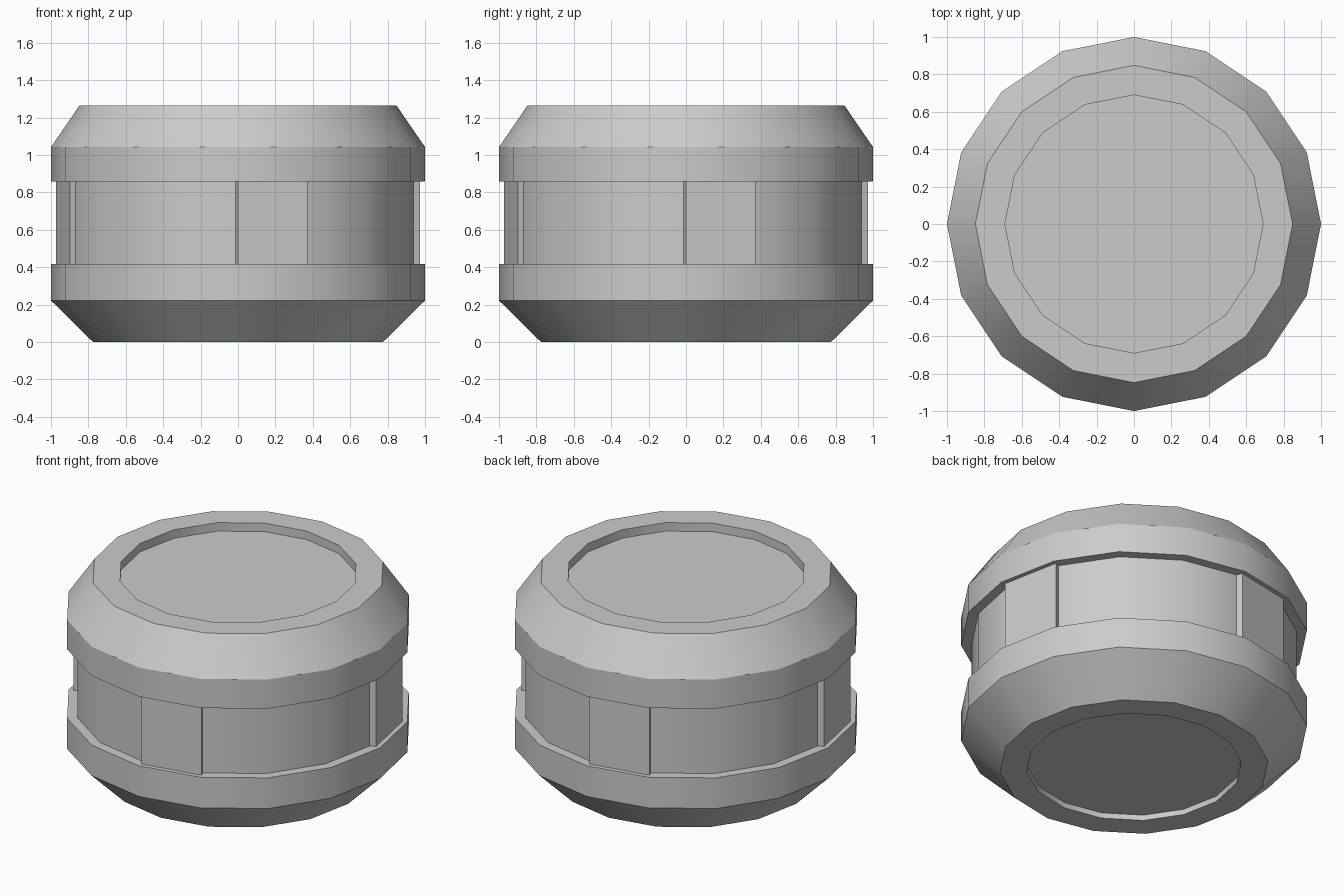
import bpy
import bmesh
from math import cos, sin, pi, radians

SIDES = 16

cube = bpy.data.objects.get("Cube")
if cube:
    bpy.data.objects.remove(cube, do_unlink=True)

grey = bpy.data.materials.new("plain grey")
grey.use_nodes = True
COLOUR = (0.6, 0.6, 0.6, 1)
grey.diffuse_color = COLOUR
grey.node_tree.nodes["Principled BSDF"].inputs["Base Color"].default_value = COLOUR


def finish(bm, name):
    bmesh.ops.recalc_face_normals(bm, faces=bm.faces)
    mesh = bpy.data.meshes.new(name)
    bm.to_mesh(mesh)
    bm.free()
    mesh.materials.append(grey)
    obj = bpy.data.objects.new(name, mesh)
    bpy.context.collection.objects.link(obj)
    bpy.ops.object.select_all(action="DESELECT")
    obj.select_set(True)
    bpy.context.view_layer.objects.active = obj
    bpy.ops.object.shade_smooth_by_angle(angle=radians(30))
    return obj


def lathe(name, profile):
    """Turn (radius, height) points about z and cap both ends."""
    bm = bmesh.new()
    rings = [[bm.verts.new((r * cos(2 * pi * i / SIDES), r * sin(2 * pi * i / SIDES), z))
              for i in range(SIDES)] for r, z in profile]
    for low, high in zip(rings, rings[1:]):
        for i in range(SIDES):
            j = (i + 1) % SIDES
            bm.faces.new((low[i], low[j], high[j], high[i]))
    bm.faces.new(rings[0])
    bm.faces.new(rings[-1])
    return finish(bm, name)


# Body: recessed base, lower rim, grooved waist, upper rim, recessed top
lathe("body", [
    (0.62, 0.035), (0.62, 0), (0.775, 0),
    (1, 0.222), (1, 0.417), (0.94, 0.417),
    (0.94, 0.857), (1, 0.857), (1, 1.042),
    (0.848, 1.264), (0.69, 1.264), (0.69, 1.21),
])

# Four raised waist panels, each one facet wide
step = 2 * pi / SIDES
outline = [(0.9, -0.03), (0.972, 0),
           (0.972 * cos(step), 0.972 * sin(step)),
           (0.9 * cos(step), 0.9 * sin(step))]
for k, side in enumerate(("left", "back", "right", "front")):
    a = k * pi / 2
    bm = bmesh.new()
    base = bm.faces.new([bm.verts.new((x * cos(a) - y * sin(a),
                                       x * sin(a) + y * cos(a), 0.41))
                         for x, y in outline])
    top = bmesh.ops.extrude_face_region(bm, geom=[base], use_keep_orig=True)
    bmesh.ops.translate(bm, vec=(0, 0, 0.454),
                        verts=[v for v in top["geom"] if isinstance(v, bmesh.types.BMVert)])
    finish(bm, side + "_waist_panel")
